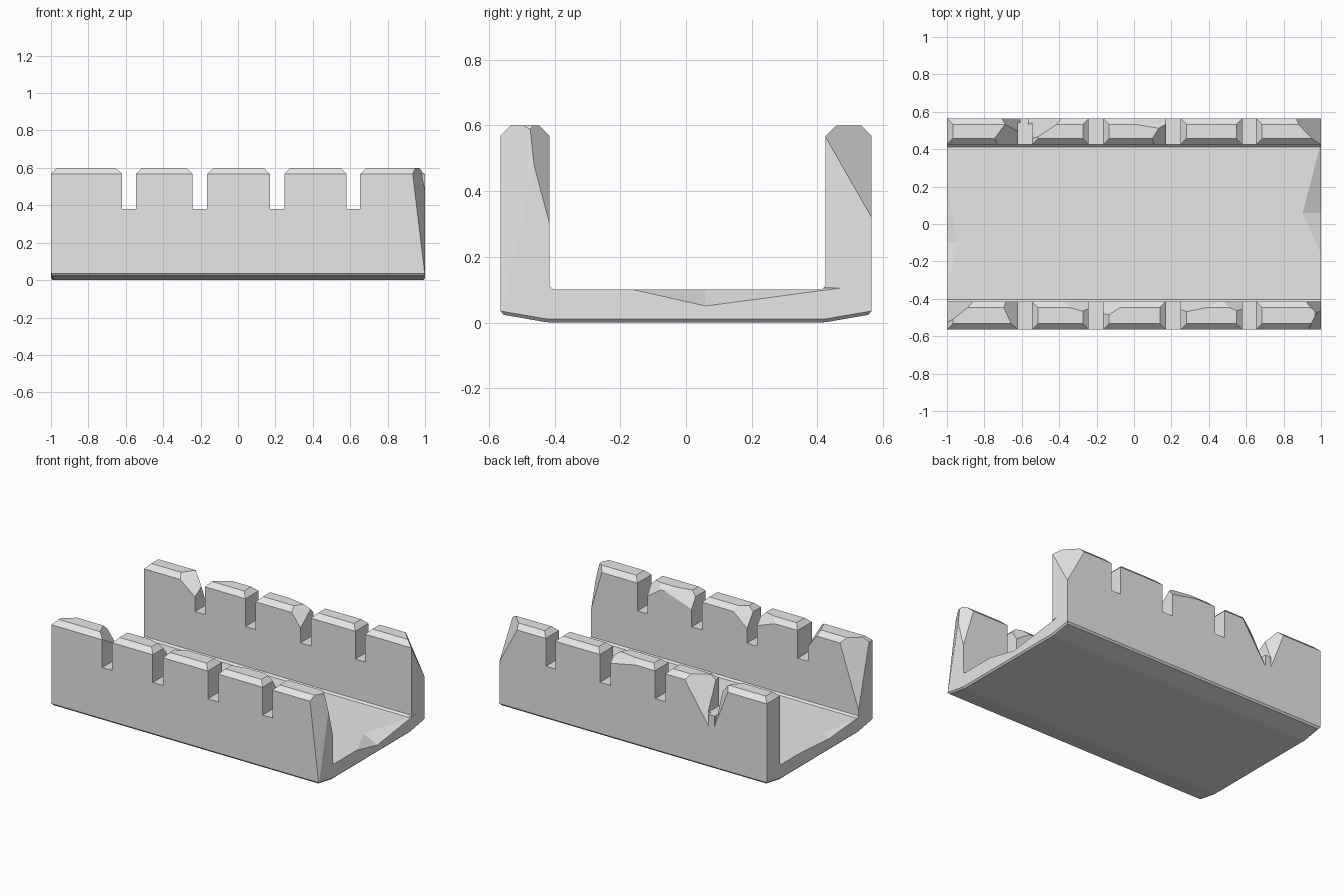
import bpy, bmesh
from mathutils import Vector

if "Cube" in bpy.data.objects:
    bpy.data.objects.remove(bpy.data.objects["Cube"], do_unlink=True)

stone = bpy.data.materials.new("grey_stone")
stone.use_nodes = True
stone.diffuse_color = (0.8, 0.8, 0.8, 1)
stone.node_tree.nodes["Principled BSDF"].inputs["Base Color"].default_value = (0.8, 0.8, 0.8, 1)


def make_object(name, bm):
    bmesh.ops.recalc_face_normals(bm, faces=bm.faces)
    mesh = bpy.data.meshes.new(name)
    bm.to_mesh(mesh)
    bm.free()
    obj = bpy.data.objects.new(name, mesh)
    obj.data.materials.append(stone)
    bpy.context.collection.objects.link(obj)
    return obj


def subtract(target, bm):
    cutter = make_object("cutter", bm)
    cutter.hide_render = True
    mod = target.modifiers.new("cut", "BOOLEAN")
    mod.operation = "DIFFERENCE"
    mod.solver = "EXACT"
    mod.object = cutter
    bpy.context.view_layer.objects.active = target
    bpy.ops.object.modifier_apply(modifier=mod.name)
    bpy.data.objects.remove(cutter, do_unlink=True)


def bevel(bm, edges, offset):
    bmesh.ops.bevel(bm, geom=edges, offset=offset, segments=1, affect="EDGES",
                    clamp_overlap=True)


OUT, IN_F, IN_B, TOP, FLOOR = 0.565, -0.415, 0.425, 0.6, 0.1

# U-shaped channel, extruded along x
profile = [(-OUT, 0.025), (-0.42, 0), (0.42, 0), (OUT, 0.025), (OUT, TOP), (IN_B, TOP),
           (IN_B, FLOOR + 0.012), (IN_B - 0.012, FLOOR), (IN_F + 0.012, FLOOR),
           (IN_F, FLOOR + 0.012), (IN_F, TOP), (-OUT, TOP)]
bm = bmesh.new()
face = bm.faces.new([bm.verts.new((-1, y, z)) for y, z in profile])
ext = bmesh.ops.extrude_face_region(bm, geom=[face])
bmesh.ops.translate(bm, vec=(2, 0, 0),
                    verts=[g for g in ext["geom"] if isinstance(g, bmesh.types.BMVert)])
walls = make_object("crenellated_channel", bm)

# Notches through both walls
notches = [(-0.62, -0.545), (-0.242, -0.165), (0.17, 0.248), (0.58, 0.653)]
for left, right in notches:
    bm = bmesh.new()
    bmesh.ops.create_cube(bm, size=1)
    bmesh.ops.scale(bm, vec=(right - left, 2, 0.5), verts=bm.verts)
    bmesh.ops.translate(bm, vec=((left + right) / 2, 0, 0.63), verts=bm.verts)
    subtract(walls, bm)

# Chamfered block tops and lightly worn ends
bm = bmesh.new()
bm.from_mesh(walls.data)
bmesh.ops.remove_doubles(bm, verts=bm.verts, dist=0.0005)
bmesh.ops.dissolve_limit(bm, angle_limit=0.01, verts=bm.verts, edges=bm.edges)
bevel(bm, [e for e in bm.edges if all(v.co.z > TOP - 0.01 for v in e.verts)], 0.032)
bevel(bm, [e for e in bm.edges if all(abs(v.co.x) > 0.999 and v.co.z < 0.03
                                      for v in e.verts)], 0.01)
bm.to_mesh(walls.data)
bm.free()

# Broken corners: corner position and how far the break runs along each axis
chips = [
    ((1, -OUT, TOP), (-0.07, 0.13, -0.58)),
    ((1, IN_F, TOP), (-0.09, -0.08, -0.3)),
    ((1, OUT, TOP), (-0.15, -0.16, -0.28)),
    ((-1, IN_F, TOP), (0.15, -0.12, -0.45)),
    ((-0.545, OUT, TOP), (0.18, -0.12, -0.27)),
    ((-0.62, OUT, TOP), (-0.1, -0.1, -0.26)),
    ((-0.62, IN_B, TOP), (-0.15, 0.2, -0.12)),
    ((0.17, OUT, TOP), (-0.35, -0.06, -0.07)),
    ((0.17, IN_B, TOP), (-0.09, 0.15, -0.12)),
    ((-0.62, IN_F, TOP), (-0.09, -0.2, -0.12)),
    ((-0.242, IN_F, TOP), (-0.22, -0.06, -0.08)),
    ((-0.165, IN_F, TOP), (0.14, -0.09, -0.12)),
    ((0.248, IN_F, TOP), (0.3, -0.06, -0.1)),
    ((0.58, IN_F, TOP), (-0.15, -0.06, -0.1)),
    ((1, 0.06, FLOOR), (-0.09, 0.34, -0.045)),
    ((1, 0.06, FLOOR), (-0.09, -0.2, -0.045)),
    ((-1, -0.1, FLOOR), (0.05, 0.3, -0.02)),
    ((-1, -0.1, FLOOR), (0.05, -0.25, -0.02)),
]
for corner, run in chips:
    k = 0.1
    apex = Vector(corner) - k * Vector(run)
    if corner[2] == FLOOR:
        apex.y = corner[1]
    bm = bmesh.new()
    verts = [bm.verts.new(apex)]
    for axis in range(3):
        tip = apex.copy()
        tip[axis] += run[axis] * (1 + 3 * k)
        verts.append(bm.verts.new(tip))
    for skip in range(4):
        bm.faces.new([v for i, v in enumerate(verts) if i != skip])
    subtract(walls, bm)

# Flat facets throughout
for poly in walls.data.polygons:
    poly.use_smooth = False
    poly.material_index = 0
